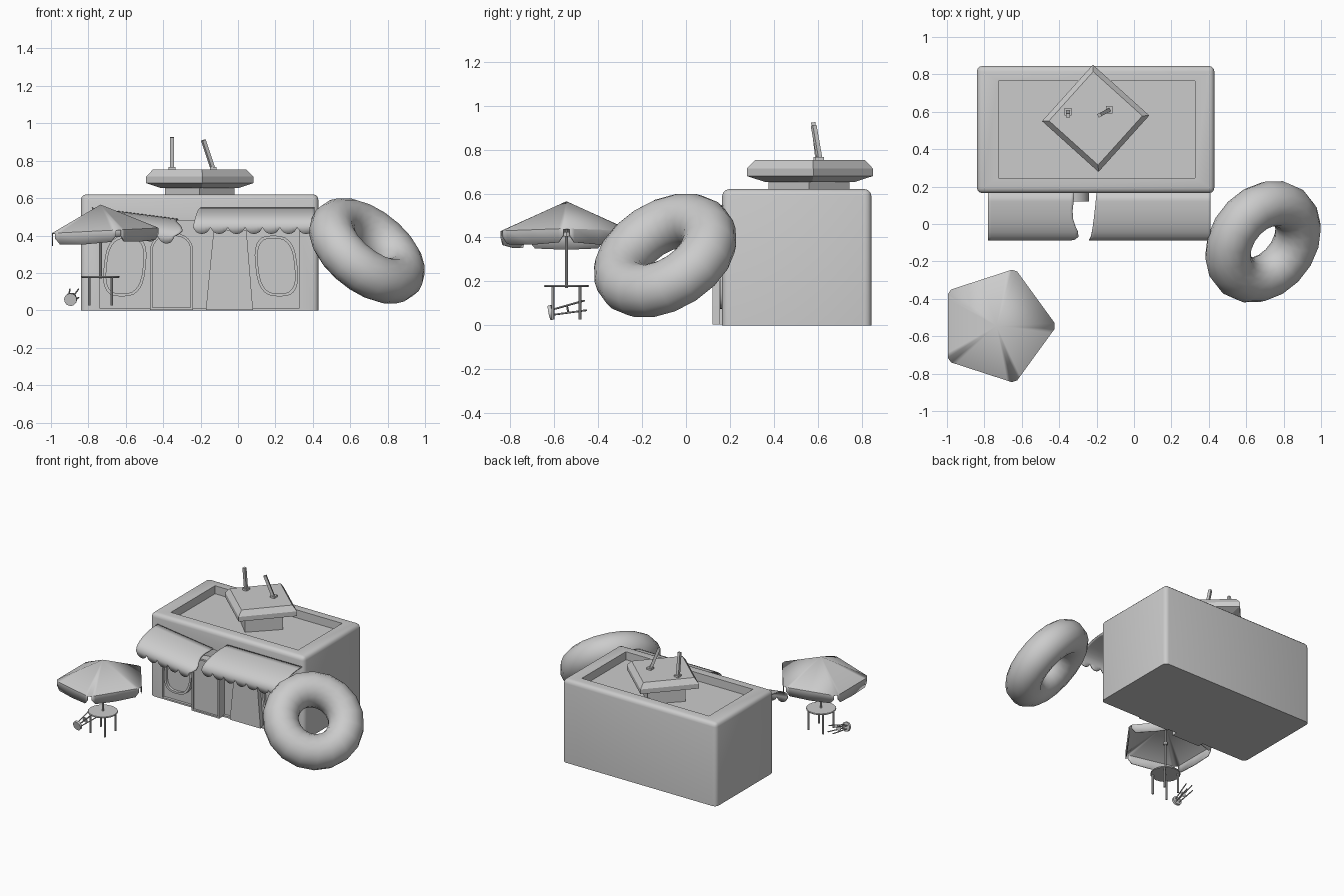
import bpy, bmesh, math
from mathutils import Vector, Matrix

if "Cube" in bpy.data.objects:
    bpy.data.objects.remove(bpy.data.objects["Cube"])


def finish(name, bm, smooth=None):
    bmesh.ops.recalc_face_normals(bm, faces=bm.faces)
    me = bpy.data.meshes.new(name)
    bm.to_mesh(me)
    bm.free()
    ob = bpy.data.objects.new(name, me)
    bpy.context.collection.objects.link(ob)
    if smooth:
        bpy.ops.object.select_all(action='DESELECT')
        ob.select_set(True)
        bpy.context.view_layer.objects.active = ob
        bpy.ops.object.shade_smooth_by_angle(angle=math.radians(smooth))
    return ob


def box_bm(lo, hi):
    lo, hi = Vector(lo), Vector(hi)
    bm = bmesh.new()
    bmesh.ops.create_cube(bm, size=1)
    for v in bm.verts:
        v.co = (lo + hi) / 2 + v.co * (hi - lo)
    return bm


def loft(name, center, rings, sides, turn=0.0, smooth=None):
    """Stack of regular polygons (radius, z) with closed ends."""
    bm = bmesh.new()
    loops = []
    for r, z in rings:
        loops.append([bm.verts.new((center[0] + r * math.cos(turn + math.tau * i / sides),
                                    center[1] + r * math.sin(turn + math.tau * i / sides), z))
                      for i in range(sides)])
    for a, b in zip(loops, loops[1:]):
        for i in range(sides):
            j = (i + 1) % sides
            bm.faces.new((a[i], a[j], b[j], b[i]))
    bm.faces.new(loops[0])
    bm.faces.new(loops[-1])
    return finish(name, bm, smooth)


def rod(name, a, b, r, sides=8):
    a, b = Vector(a), Vector(b)
    bm = bmesh.new()
    rot = (b - a).to_track_quat('Z', 'Y').to_matrix().to_4x4()
    bmesh.ops.create_cone(bm, cap_ends=True, segments=sides, radius1=r, radius2=r, depth=(b - a).length,
                          matrix=Matrix.Translation((a + b) / 2) @ rot @ Matrix.Rotation(math.pi / 4, 4, 'Z'))
    return finish(name, bm, 40)


def panel(name, outline, y0, y1):
    """Flat slab from an x,z outline."""
    bm = bmesh.new()
    f = bm.faces.new([bm.verts.new((x, y1, z)) for x, z in outline])
    new = bmesh.ops.extrude_face_region(bm, geom=[f])['geom']
    for v in new:
        if isinstance(v, bmesh.types.BMVert):
            v.co.y = y0
    return finish(name, bm, 40)


def frame(name, outer, inner, y0, y1):
    """Hollow surround between two x,z outlines."""
    bm = bmesh.new()
    rings = [[bm.verts.new((x, y, z)) for x, z in o]
             for o, y in ((outer, y1), (outer, y0), (inner, y0), (inner, y1))]
    n = len(outer)
    for k in range(4):
        a, b = rings[k], rings[(k + 1) % 4]
        for i in range(n):
            j = (i + 1) % n
            bm.faces.new((a[i], a[j], b[j], b[i]))
    return finish(name, bm, 40)


# main building: rounded vertical and top edges, sunken roof and shop front
bm = box_bm((-0.84, 0.165, 0), (0.43, 0.845, 0.62))
edges = [e for e in bm.edges if max(v.co.z for v in e.verts) > 0.5]
bmesh.ops.bevel(bm, geom=edges, offset=0.03, segments=3, profile=0.5, affect='EDGES')
building = finish("building", bm, 40)
for name, lo, hi in (("roof_cutter", (-0.725, 0.245, 0.56), (0.325, 0.765, 0.8)),
                     ("front_cutter", (-0.74, 0.0, 0.012), (0.33, 0.185, 0.48))):
    cutter = finish(name, box_bm(lo, hi))
    cutter.hide_render = True
    cutter.hide_set(True)
    mod = building.modifiers.new(name, 'BOOLEAN')
    mod.object = cutter
    mod.operation = 'DIFFERENCE'
    mod.solver = 'EXACT'

# windows
def oval(cx, cz, w, h, shear, n=28):
    pts = []
    for i in range(n):
        a = math.tau * i / n
        c, s = math.cos(a), math.sin(a)
        x = w * math.copysign(abs(c) ** 0.7, c)
        z = h * math.copysign(abs(s) ** 0.7, s)
        pts.append((cx + x + shear * z, cz + z))
    return pts


for side, cx, shear in (("left", -0.605, 0.1), ("right", 0.205, -0.1)):
    frame(side + "_window_frame", oval(cx, 0.237, 0.112, 0.163, shear),
          oval(cx, 0.237, 0.097, 0.148, shear), 0.155, 0.186)
    panel(side + "_window_glass", oval(cx, 0.237, 0.099, 0.15, shear), 0.175, 0.187)


# arched door
def arch(x0, x1, z0, z1, r, n=6):
    pts = [(x0, z0)]
    pts += [(x0 + r - r * math.cos(math.pi / 2 * i / n), z1 - r + r * math.sin(math.pi / 2 * i / n)) for i in range(n + 1)]
    pts += [(x1 - r + r * math.sin(math.pi / 2 * i / n), z1 - r + r * math.cos(math.pi / 2 * i / n)) for i in range(n + 1)]
    return pts + [(x1, z0)]


frame("door_frame", arch(-0.47, -0.24, 0.003, 0.41, 0.09), arch(-0.457, -0.253, 0.014, 0.397, 0.078), 0.12, 0.187)
panel("door", arch(-0.458, -0.252, 0.013, 0.398, 0.078), 0.135, 0.187)
panel("counter_panel", [(-0.172, 0.003), (-0.13, 0.43), (0.045, 0.43), (0.08, 0.003)], 0.15, 0.187)


# torn scalloped awnings
def awning(name, x0, x1, scallops, tear0, tear1, tilt=0.0):
    bm = bmesh.new()
    arc, per = 8, 6
    n = scallops * per
    rows = []
    for k in range(arc + 2):
        a = math.pi / 2 * min(k, arc) / arc
        t = min(k, arc) / arc
        y, z = 0.17 - 0.255 * math.sin(a), 0.45 + 0.095 * math.cos(a)
        xa, xb = x0 + tear0(t), x1 + tear1(t)
        row = []
        for i in range(n + 1):
            x = xa + (xb - xa) * i / n
            drop = 0.008 + 0.034 * abs(math.sin(math.pi * i / per)) ** 0.6 if k > arc else 0
            row.append(bm.verts.new((x, y, z - drop + tilt * (x - x0))))
        rows.append(row)
    for a, b in zip(rows, rows[1:]):
        for i in range(n):
            bm.faces.new((a[i], a[i + 1], b[i + 1], b[i]))
    ob = finish(name, bm, 50)
    mod = ob.modifiers.new("thickness", 'SOLIDIFY')
    mod.thickness = 0.008
    mod.offset = 0


awning("right_awning", -0.2, 0.41, 7, lambda t: -0.04 * t, lambda t: 0)
awning("left_awning", -0.78, -0.33, 5, lambda t: 0,
       lambda t: 0.01 - 0.035 * math.sin(t * 7) * t, -0.13)

# roof sign base and broken posts
loft("sign_pedestal", (-0.205, 0.56), [(0.185, 0.555), (0.185, 0.66)], 4)
loft("sign_plate", (-0.205, 0.565), [(0.205, 0.653), (0.287, 0.68), (0.287, 0.715), (0.25, 0.753)], 4, math.radians(3))
for name, foot, tip in (("upright_post", (-0.353, 0.60, 0.75), (-0.353, 0.58, 0.925)),
                        ("leaning_post", (-0.132, 0.61, 0.75), (-0.185, 0.582, 0.91))):
    rod(name, foot, tip, 0.014, 4)
    x, y, z = foot
    finish(name + "_foot", box_bm((x - 0.018, y - 0.02, z), (x + 0.018, y + 0.02, 0.766)))

# fallen ring leaning on the shop corner
R, r, nu, nv = 0.2275, 0.1225, 18, 16
turn = Vector((0.566, -0.438, 0.708)).to_track_quat('Z', 'Y')
bm = bmesh.new()
grid = []
for i in range(nu):
    a = math.tau * i / nu
    row = []
    for j in range(nv):
        b = math.tau * j / nv
        d = R + r * math.cos(b)
        p = Vector((d * math.cos(a), d * math.sin(a), r * math.sin(b)))
        row.append(bm.verts.new(Vector((0.69, -0.095, 0.318)) + turn @ p))
    grid.append(row)
for i in range(nu):
    for j in range(nv):
        i2, j2 = (i + 1) % nu, (j + 1) % nv
        bm.faces.new((grid[i][j], grid[i2][j], grid[i2][j2], grid[i][j2]))
finish("fallen_ring", bm, 60)

# five-sided parasol with hanging flaps, slightly tilted
C = Vector((-0.735, -0.545, 0))
bm = bmesh.new()
tip = bm.verts.new(C + Vector((0, 0, 0.565)))
corners = [C + Vector((0.322 * math.cos(math.tau * i / 5), 0.322 * math.sin(math.tau * i / 5), 0.0)) for i in range(5)]
for i in range(5):
    a, b = corners[i], corners[(i + 1) % 5]
    row, low = [], []
    for t, drop in ((0.05, 0.03), (0.12, 0.062), (0.5, 0.068), (0.88, 0.062), (0.95, 0.03)):
        p = a.lerp(b, t)
        z = 0.425 + 0.05 * (p.x - C.x)
        row.append(bm.verts.new((p.x, p.y, z)))
        low.append(bm.verts.new((p.x, p.y, z - drop)))
    bm.faces.new([tip] + row)
    for k in range(4):
        bm.faces.new((row[k], row[k + 1], low[k + 1], low[k]))
    c = corners[(i + 2) % 5]
    ends = [a.lerp(b, 0.95), b.lerp(c, 0.05)]
    bm.faces.new([tip] + [bm.verts.new((p.x, p.y, 0.425 + 0.05 * (p.x - C.x))) for p in ends])
bmesh.ops.remove_doubles(bm, verts=bm.verts, dist=0.0005)
canopy = finish("parasol_canopy", bm, 25)
mod = canopy.modifiers.new("thickness", 'SOLIDIFY')
mod.thickness = 0.006
rod("parasol_pole", (C.x, C.y, 0.17), (C.x, C.y, 0.56), 0.007)
loft("parasol_collar", C, [(0.016, 0.405), (0.016, 0.425)], 8)

# table
loft("table_top", C, [(0.1, 0.174), (0.103, 0.179), (0.1, 0.184)], 20, 0, 40)
for i, (sx, sy) in enumerate(((-1, -1), (1, -1), (1, 1), (-1, 1))):
    x, y = C.x + 0.06 * sx, C.y + 0.062 * sy
    rod(f"table_leg_{i + 1}", (x, y, 0.027), (x, y, 0.176), 0.007)

# toppled stool
seat = Vector((-0.895, -0.615, 0.058))
axis = Vector((0.12, 0.96, 0.2)).normalized()
side = axis.cross(Vector((0, 0, 1))).normalized()
up = side.cross(axis)
rod("stool_seat", seat - axis * 0.008, seat + axis * 0.008, 0.034, 14)
rod("stool_brace", seat + axis * 0.075, seat + axis * 0.08, 0.02, 12)
for i in range(4):
    a = math.pi / 4 + i * math.pi / 2
    d = side * math.cos(a) + up * math.sin(a)
    rod(f"stool_leg_{i + 1}", seat + d * 0.016, seat + d * 0.032 + axis * 0.16, 0.004, 6)
